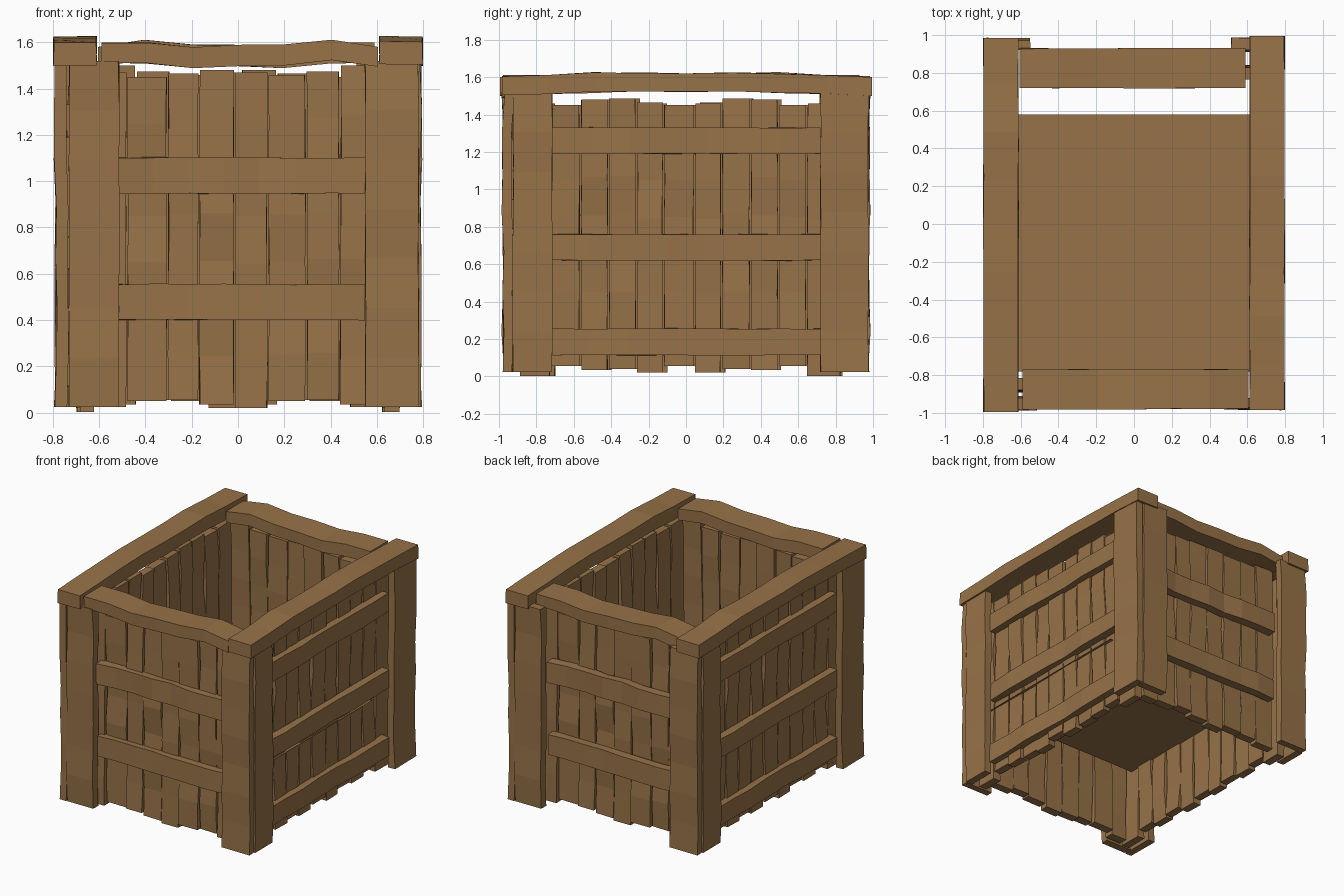
import bpy, bmesh, random
from mathutils import Vector, Matrix

if "Cube" in bpy.data.objects:
    bpy.data.objects.remove(bpy.data.objects["Cube"])

random.seed(7)
wood = bpy.data.materials.new("wood")
wood.diffuse_color = (0.31, 0.17, 0.065, 1)
wood.use_nodes = True
wood.node_tree.nodes["Principled BSDF"].inputs["Base Color"].default_value = wood.diffuse_color


def add_object(name, bm):
    me = bpy.data.meshes.new(name)
    bm.to_mesh(me)
    bm.free()
    me.materials.append(wood)
    ob = bpy.data.objects.new(name, me)
    bpy.context.collection.objects.link(ob)
    return ob


def board(name, lo, hi, along, thick, wobble=0.008, segs=7, path=None, taper=0.003):
    """Hewn board: a box cut into segments along its length and bowed through its thickness.
    path gives explicit thickness offsets per ring instead of random ones."""
    wide = 3 - along - thick
    if path:
        segs = len(path) - 1
    bm = bmesh.new()
    rings = []
    for i in range(segs + 1):
        t = i / segs
        bow = path[i] if path else random.uniform(-wobble, wobble)
        ring = []
        for w, d in ((0, 0), (1, 0), (1, 1), (0, 1)):
            p = Vector()
            p[along] = lo[along] + (hi[along] - lo[along]) * t
            p[wide] = (lo, hi)[w][wide] + random.uniform(-taper, taper)
            p[thick] = (lo, hi)[d][thick] + bow + random.uniform(-taper, taper)
            ring.append(bm.verts.new(p))
        rings.append(ring)
    for a, b in zip(rings, rings[1:]):
        for k in range(4):
            bm.faces.new((a[k], a[(k + 1) % 4], b[(k + 1) % 4], b[k]))
    bm.faces.new(rings[0])
    bm.faces.new(rings[-1])
    bmesh.ops.recalc_face_normals(bm, faces=bm.faces)
    return add_object(name, bm)


def pair(shift, name, *args, **kw):
    """Board plus its copy turned half a circle about z, moved by shift in y."""
    ob = board(name, *args, **kw)
    twin = ob.copy()
    twin.name = name + "_opposite"
    twin.matrix_world = Matrix.Translation((0, shift, 0)) @ Matrix.Rotation(3.14159265, 4, 'Z')
    bpy.context.collection.objects.link(twin)


X, Y, Z = 0, 1, 2

# front and back wall planks
edges = [-0.62, -0.48, -0.305, -0.17, -0.015, 0.13, 0.295, 0.44, 0.6]
tops = [1.47, 1.45, 1.465, 1.48, 1.47, 1.46, 1.475, 1.5]
feet = [0.025, 0.05, 0.055, 0.035, 0.02, 0.05, 0.055, 0.035]
for i, (a, b) in enumerate(zip(edges, edges[1:])):
    y = random.uniform(-0.005, 0.005)
    pair(-0.05, f"end_plank_{i}", (a + 0.004, -0.88 + y, feet[i]),
         (b - 0.004, -0.815 + y, tops[i]), Z, Y, wobble=0.011)

# side wall planks
edges = [-0.89, -0.725, -0.565, -0.415, -0.265, -0.12, 0.045, 0.19, 0.345, 0.495, 0.645, 0.83]
tops = [1.46, 1.45, 1.48, 1.485, 1.465, 1.45, 1.46, 1.485, 1.48, 1.45, 1.46]
feet = [0.003, 0.055, 0.035, 0.04, 0.02, 0.055, 0.02, 0.04, 0.035, 0.055, 0.003]
for i, (a, b) in enumerate(zip(edges, edges[1:])):
    x = random.uniform(-0.006, 0.006)
    pair(-0.05, f"side_plank_{i}", (0.63 + x, a + 0.005, feet[i]),
         (0.69 + x, b - 0.005, tops[i]), Z, X, wobble=0.01)

# corner posts, two boards each
pair(0, "post_end_left", (-0.73, -0.978, 0.025), (-0.515, -0.915, 1.52), Z, Y)
pair(0, "post_side_left", (-0.788, -0.975, 0.025), (-0.735, -0.72, 1.52), Z, X)
pair(0, "post_end_right", (0.55, -0.978, 0.025), (0.78, -0.925, 1.52), Z, Y)
pair(0, "post_side_right", (0.728, -0.925, 0.025), (0.788, -0.715, 1.52), Z, X)

# cross rails
for i, z in enumerate((0.40, 0.947)):
    pair(-0.03, f"end_rail_{i}", (-0.515, -0.93, z), (0.55, -0.865, z + 0.155), X, Y, wobble=0.01)
for i, z in enumerate((0.115, 0.62, 1.19)):
    pair(0, f"side_rail_{i}", (0.685, -0.715, z), (0.745, 0.72, z + 0.14), Y, X)

# rim boards around the top
pair(-0.05, "rim_end", (-0.59, -0.98, 1.508), (0.605, -0.77, 1.595), X, Z,
     path=[0.005, 0.003, -0.018, -0.008, -0.005, 0.014, -0.015])
pair(0, "rim_side", (0.612, -0.985, 1.51), (0.797, 0.995, 1.61), Y, Z,
     path=[-0.006, 0.0, 0.015, 0.012, 0.01, 0.015, 0.007, 0.0, -0.012])

# inner floor, a single flat sheet
bm = bmesh.new()
bm.faces.new([bm.verts.new((x, y, 0.57)) for x, y in
              ((-0.66, -0.78), (0.705, -0.78), (0.705, 0.58), (-0.66, 0.58))])
add_object("inner_floor", bm)
